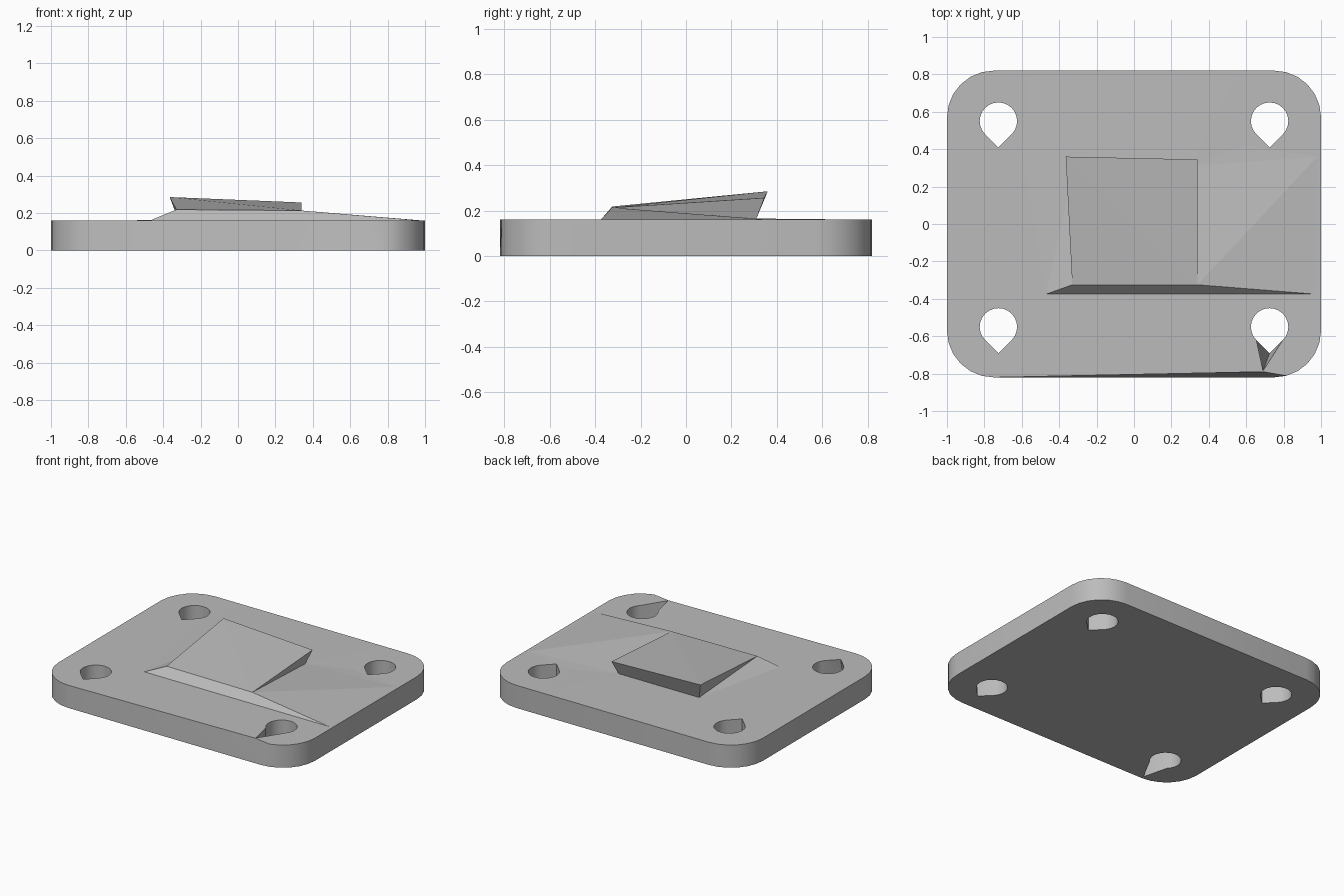
import bpy, bmesh
from math import sin, cos, radians

cube = bpy.data.objects.get("Cube")
if cube:
    bpy.data.objects.remove(cube, do_unlink=True)

HX, HY, T, R = 1.0, 0.82, 0.16, 0.25    # half sizes, thickness, corner radius

grey = bpy.data.materials.new("plain_grey")
grey.use_nodes = True
grey.diffuse_color = (0.5, 0.5, 0.5, 1)
grey.node_tree.nodes["Principled BSDF"].inputs["Base Color"].default_value = (0.5, 0.5, 0.5, 1)


def finish(bm, name, smooth=False):
    mesh = bpy.data.meshes.new(name)
    bm.to_mesh(mesh)
    bm.free()
    mesh.materials.append(grey)
    obj = bpy.data.objects.new(name, mesh)
    bpy.context.collection.objects.link(obj)
    if smooth:
        bpy.ops.object.select_all(action='DESELECT')
        obj.select_set(True)
        bpy.context.view_layer.objects.active = obj
        bpy.ops.object.shade_smooth_by_angle(angle=radians(30))


def arc(cx, cy, r, start, end, steps):
    angles = [radians(start + (end - start) * i / steps) for i in range(steps + 1)]
    return [(cx + r * cos(a), cy + r * sin(a)) for a in angles]


def outline():
    pts = []
    for i, (sx, sy) in enumerate([(1, 1), (-1, 1), (-1, -1), (1, -1)]):
        pts += arc(sx * (HX - R), sy * (HY - R), R, 90 * i, 90 * i + 90, 6)
    return pts


def teardrop(cx, cy):
    # round hole with its point towards the front, the point being the last entry
    return arc(cx, cy, 0.1, -45, 225, 18) + [(cx, cy - 0.141)]


# Mounting plate with four teardrop holes; two hole points run out to the front edge
bm = bmesh.new()
cap_edges = {0: [], 1: []}


def add_wall(low, high):
    rings = []
    for level, pts in enumerate((low, high)):
        ring = [bm.verts.new((x, y, level * T)) for x, y in pts]
        n = len(ring)
        cap_edges[level] += [bm.edges.new((ring[i], ring[(i + 1) % n])) for i in range(n)]
        rings.append(ring)
    a, b = rings
    for i in range(n):
        j = (i + 1) % n
        bm.faces.new((a[i], a[j], b[j], b[i]))


rim_low, rim_high = outline(), outline()
rim_high[21] = (0.69, -0.79)
add_wall(rim_low, rim_high)
for sx in (-1, 1):
    for cy in (0.55, -0.55):
        low, high = teardrop(sx * 0.725, cy), teardrop(sx * 0.725, cy)
        if cy < 0 and sx > 0:
            high[-1] = (0.69, -0.785)
        elif cy < 0:
            low[-1] = (-0.75, -0.80)
        add_wall(low, high)
for level, edges in cap_edges.items():
    bmesh.ops.triangle_fill(bm, edges=edges, use_beauty=True, normal=(0, 0, 1))
bmesh.ops.recalc_face_normals(bm, faces=bm.faces)
finish(bm, "mounting_plate", smooth=True)

# Raised ramp: tilted top with an undercut back, blended into the plate
points = {
    "A": (-0.47, -0.375, T), "B": (0.97, -0.375, T),            # foot of front slope
    "C": (-0.33, -0.325, 0.218), "D": (0.34, -0.325, 0.213),    # front ridge
    "E": (-0.32, 0.31, 0.165), "F": (0.31, 0.31, 0.165),        # foot of back
    "P": (-0.365, 0.36, 0.285), "Q": (0.34, 0.345, 0.256),      # top back edge
    "G": (0.98, 0.36, T), "H": (0.55, 0.8, T), "I": (-0.55, 0.8, T),
    "J": (-0.6, 0.42, T), "K": (0.6, 0.42, T),                  # outer blend edge
}


def add_part(name, faces):
    bm = bmesh.new()
    verts = {k: bm.verts.new(points[k]) for k in sorted(set("".join(faces)))}
    for face in faces:
        bm.faces.new([verts[k] for k in face])
    finish(bm, name)


add_part("ramp_block", ["CDP", "DQP", "PQFE", "CPE", "DFQ"])
add_part("ramp_blend", ["ABDC", "CEA", "DBG", "DGF", "FGK", "FKH", "FHIE", "EIJ", "EJA"])
